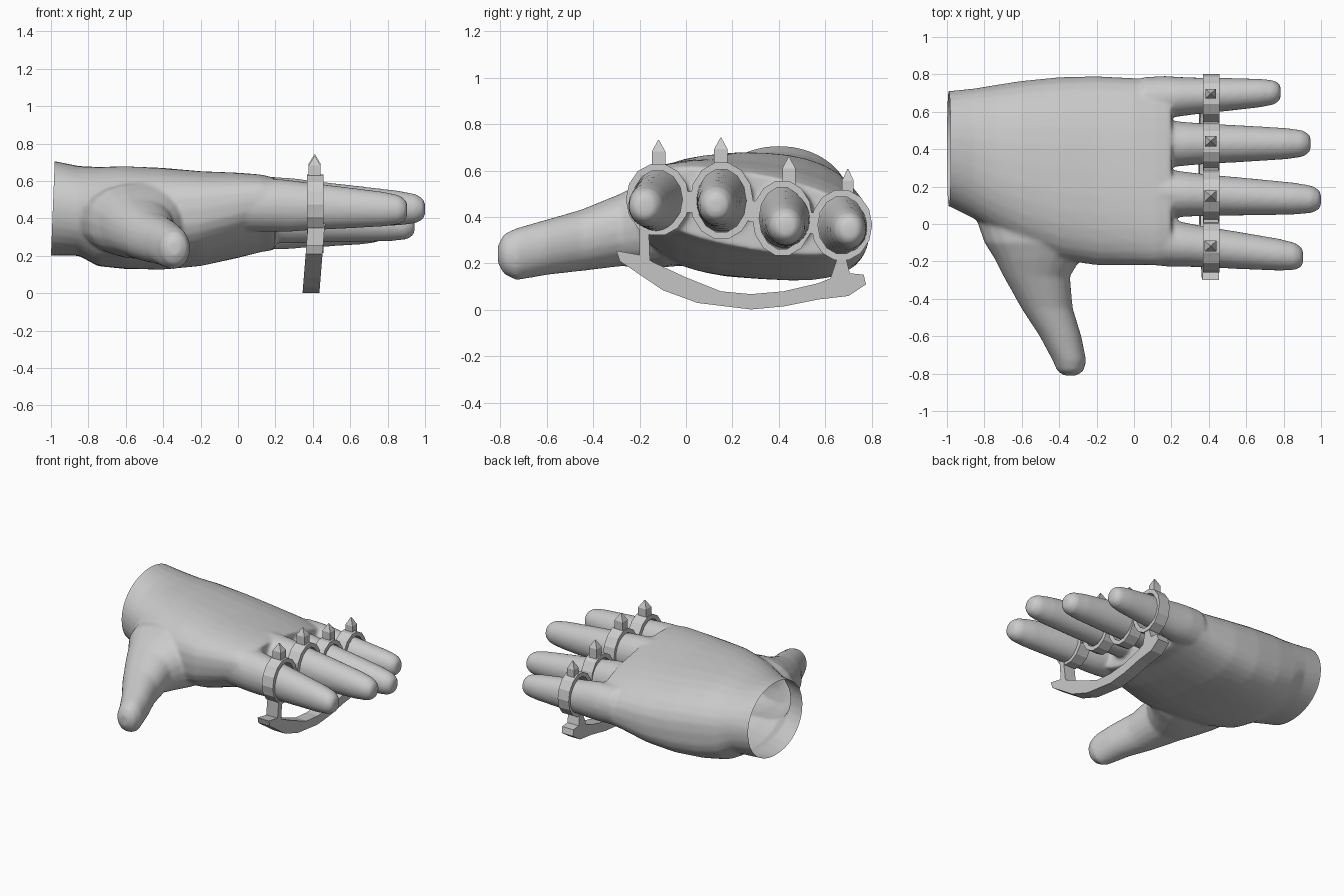
import bpy, bmesh
from math import sin, cos, pi, copysign
from mathutils import Vector

if "Cube" in bpy.data.objects:
    bpy.data.objects.remove(bpy.data.objects["Cube"], do_unlink=True)

grey = bpy.data.materials.new("plain_grey")
grey.use_nodes = True
grey.diffuse_color = (0.6, 0.6, 0.6, 1)
grey.node_tree.nodes["Principled BSDF"].inputs["Base Color"].default_value = (0.6, 0.6, 0.6, 1)


def finish(name, bm):
    bmesh.ops.recalc_face_normals(bm, faces=bm.faces)
    mesh = bpy.data.meshes.new(name)
    bm.to_mesh(mesh)
    bm.free()
    mesh.materials.append(grey)
    ob = bpy.data.objects.new(name, mesh)
    bpy.context.collection.objects.link(ob)
    return ob


def loft(bm, loops, wrap=False):
    """Skin closed loops of points; wrap joins last to first, otherwise cap."""
    rows = [[bm.verts.new(p) for p in loop] for loop in loops]
    n = len(rows[0])
    pairs = list(zip(rows, rows[1:])) + ([(rows[-1], rows[0])] if wrap else [])
    for a, b in pairs:
        for i in range(n):
            j = (i + 1) % n
            bm.faces.new((a[i], a[j], b[j], b[i]))
    if not wrap:
        bm.faces.new(rows[0])
        bm.faces.new(rows[-1])


def oval(w, h, n=20, upper=1.0, lower=1.0):
    """Oval outline; powers below one make that half boxier."""
    out = []
    for k in range(n):
        c, s = cos(2 * pi * k / n), sin(2 * pi * k / n)
        p = upper if s >= 0 else lower
        out.append((w * copysign(abs(c) ** p, c), h * copysign(abs(s) ** p, s)))
    return out


hand = bmesh.new()

# Palm and wrist: x, low y, high y, mid z, half height, sideways tilt, upper and lower roundness
palm = [(-1.1, .10, .71, .45, .255, 0, 1, .95), (-1, .10, .71, .455, .255, 0, 1, .95),
        (-.85, .025, .725, .44, .24, 0, .93, .85), (-.75, -.04, .742, .41, .265, -.02, .88, .75),
        (-.6, -.12, .765, .405, .272, -.05, .85, .68), (-.4, -.19, .785, .4, .264, -.08, .82, .68),
        (-.2, -.22, .79, .4, .242, -.1, .8, .72), (0, -.22, .78, .417, .21, -.13, .8, .78),
        (.12, -.22, .775, .427, .183, -.16, .82, .82), (.2, -.21, .765, .425, .165, -.17, .85, .85)]
loft(hand, [[(x, (a + b) / 2 + u, z + v + tilt * u)
             for u, v in oval((b - a) / 2, h, 32, upper, lower)]
            for x, a, b, z, h, tilt, upper, lower in palm])

# Thumb, widening into the web: y, mid x, half width, mid z, half height, roundness
thumb = [(.1, -.5, .37, .4, .2, .85), (-.1, -.5, .3, .385, .202, .85),
         (-.19, -.515, .228, .365, .183, .87), (-.28, -.52, .178, .345, .157, .9),
         (-.45, -.465, .138, .3, .133, .95), (-.6, -.393, .112, .27, .12, .95),
         (-.73, -.345, .09, .24, .113, .95), (-.785, -.34, .072, .24, .087, 1),
         (-.81, -.34, .035, .24, .04, 1)]
loft(hand, [[(x + u, y, z + v) for u, v in oval(w, h, 20, power, power)]
            for y, x, w, z, h, power in thumb])

# Fingers: root y z, tip x y z, half width, half height
fingers = [(-.087, .475, .905, -.178, .445, .116, .142),
           (.168, .485, 1.0, .13, .45, .116, .142),
           (.428, .415, .945, .43, .36, .114, .138),
           (.672, .37, .785, .705, .345, .104, .133)]
taper = [(0, 1.1), (.16, 1.1), (.25, 1.03), (.38, .95), (.6, .86), (.85, .74),
         (.95, .63), (.99, .45), (1, .25)]
for y0, z0, x1, y1, z1, w, h in fingers:
    a, b = Vector((.05, y0, z0)), Vector((x1, y1, z1))
    loops = []
    for t, s in taper:
        c = a.lerp(b, t)
        tall = h * min(s, 1.02) * (1 - .13 * t)
        loops.append([(c.x, c.y + u, c.z + v) for u, v in oval(w * s, tall)])
    loft(hand, loops)

# Fuse the hand into one skin and soften the joins
hand_ob = finish("hand", hand)
bpy.context.view_layer.objects.active = hand_ob
hand_ob.select_set(True)
remesh = hand_ob.modifiers.new("fuse", 'REMESH')
remesh.mode = 'VOXEL'
remesh.voxel_size = .01
soften = hand_ob.modifiers.new("soften", 'SMOOTH')
soften.factor = .5
soften.iterations = 16
for name in ("fuse", "soften"):
    bpy.ops.object.modifier_apply(modifier=name)

# Cut the wrist open
bm = bmesh.new()
bm.from_mesh(hand_ob.data)
bmesh.ops.bisect_plane(bm, geom=bm.verts[:] + bm.edges[:] + bm.faces[:],
                       plane_co=(-1, 0, .2), plane_no=(-1, 0, .04), clear_outer=True)
bm.to_mesh(hand_ob.data)
bm.free()
bpy.ops.object.shade_smooth_by_angle(angle=1.0)

# Knuckle rings, each with a spike: y, z, half width, half height, spike y, tip z, spike radius
rings = [(-.122, .475, .137, .157, -.118, .732, .029),
         (.153, .47, .137, .168, .15, .742, .029),
         (.415, .395, .13, .165, .443, .66, .028),
         (.67, .365, .132, .155, .697, .607, .025)]
for i, (y, z, w, h, sy, tip, radius) in enumerate(rings):
    bm = bmesh.new()
    section = [(.37, 0), (.457, 0), (.457, .03), (.37, .03)]
    loft(bm, [[(x, y + u, z + v) for u, v in oval(w - d, h - d, 14)]
              for x, d in section], wrap=True)
    finish(f"knuckle_ring_{i + 1}", bm)

    bm = bmesh.new()
    profile = [(z + h - .03, radius), (tip - .05, radius), (tip, .002)]
    loft(bm, [[(.41 + sx * r * 1.1, sy + ty * r, zz)
               for sx, ty in ((-1, -1), (1, -1), (1, 1), (-1, 1))] for zz, r in profile])
    finish(f"spike_{i + 1}", bm)


def plate(name, outline, x0=.345, x1=.435, lean=.08):
    """Extrude a y-z outline across the width, leaning forward with height."""
    bm = bmesh.new()
    loft(bm, [[(x + lean * z, y, z) for y, z in outline] for x in (x0, x1)])
    return finish(name, bm)


# Curved palm bar
plate("palm_bar", [(-.3, .255), (-.285, .21), (-.1, .085), (.05, .03), (.28, .002),
                   (.42, .015), (.57, .045), (.7, .06), (.775, .11), (.765, .152),
                   (.68, .16), (.57, .115), (.42, .08), (.28, .068), (.15, .08),
                   (0, .14), (-.14, .205), (-.19, .235)])

# Struts from the outer rings to the bar
plate("index_strut", [(-.2, .22), (-.155, .2), (-.16, .35), (-.2, .38)])
plate("little_strut", [(.62, .13), (.71, .14), (.69, .22), (.65, .22)])

# Bridges between neighbouring rings
for i, (y, z) in enumerate([(.015, .47), (.288, .43), (.541, .38)]):
    plate(f"bridge_{i + 1}", [(y - .018, z - .05), (y + .018, z - .05),
                              (y + .018, z + .04), (y - .018, z + .04)], .372, .453, 0)
